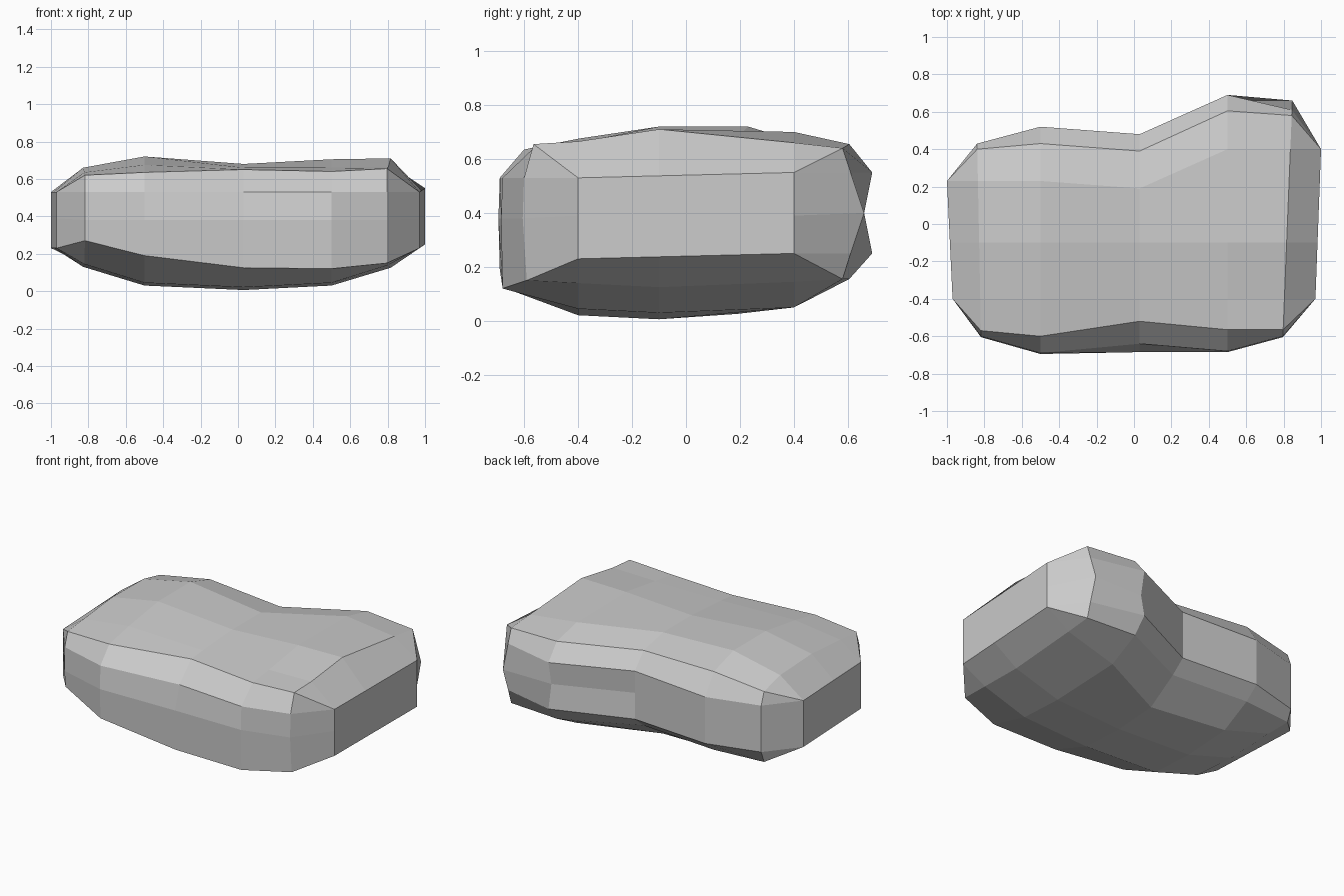
import bpy, bmesh

# Cross-sections across the stone, left to right. Columns:
# x | front: low y, low z, high y, crease y, crease z |
# back: flat-edge y, crease y, edge y, middle y, low z, high z, crease z |
# top: front z, ridge z, back z | bottom z
SECTIONS = [
    (-0.83, -0.59, 0.27, -0.60, -0.57, 0.62, 0.23, 0.40, 0.43, 0.43, 0.23, 0.53, 0.61, 0.635, 0.66, 0.65, 0.13),
    (-0.50, -0.69, 0.19, -0.69, -0.60, 0.635, 0.23, 0.43, 0.52, 0.52, 0.23, 0.53, 0.66, 0.675, 0.72, 0.72, 0.03),
    (0.03, -0.68, 0.125, -0.64, -0.52, 0.65, 0.19, 0.39, 0.48, 0.48, 0.23, 0.54, 0.64, 0.66, 0.68, 0.68, 0.006),
    (0.50, -0.68, 0.12, -0.68, -0.565, 0.64, 0.40, 0.605, 0.69, 0.66, 0.25, 0.55, 0.655, 0.66, 0.705, 0.70, 0.03),
    (0.82, -0.59, 0.15, -0.60, -0.565, 0.655, 0.40, 0.58, 0.61, 0.66, 0.25, 0.55, 0.64, 0.665, 0.71, 0.66, 0.125),
]


def section(x, fl, flz, fh, fc, fcz, bf, bc, be, bm, blz, bhz, bcz, tf, tr, tb, zb):
    pts = [(-0.4, zb + 0.015), (-0.1, zb), (bf, zb + 0.02),
           (bc, 0.155), (be, blz), (bm, 0.40), (be, bhz), (bc, bcz),
           (bf, tb), (-0.1, tr), (-0.4, tf), (fc, fcz),
           (fh, 0.53), (min(fl, fh) - 0.005, 0.38), (fl, flz)]
    lean = 0.04 if x > 0.7 else -0.02 if x < -0.7 else 0
    return [(x + lean * y, y, z) for y, z in pts]


def end_section(side, back, low, high):
    # Each end narrows to an upright, slightly tilted rectangle
    ys = [-0.4, -0.1, back, back, back, back, back, back,
          back, -0.1, -0.4, -0.4, -0.4, -0.4, -0.4]
    pts = []
    for i, y in enumerate(ys):
        t = (y + 0.4) / (back + 0.4)
        lo, hi = 0.23 + t * (low - 0.23), 0.53 + t * (high - 0.53)
        z = 0.39 if i in (5, 13) else hi if 5 < i < 13 else lo
        pts.append((side * (0.97 + 0.03 * t), y, z))
    return pts


# Stone body: skin the cross-sections and cap both ends
rings = [end_section(-1, 0.23, 0.23, 0.53)]
rings += [section(*s) for s in SECTIONS]
rings.append(end_section(1, 0.40, 0.25, 0.55))

bm = bmesh.new()
loops = [[bm.verts.new(p) for p in ring] for ring in rings]
for a, b in zip(loops, loops[1:]):
    n = len(a)
    for i in range(n):
        j = (i + 1) % n
        bm.faces.new((a[i], a[j], b[j], b[i]))
bm.faces.new(loops[0])
bm.faces.new(loops[-1])
bmesh.ops.remove_doubles(bm, verts=bm.verts, dist=0.001)
bmesh.ops.recalc_face_normals(bm, faces=bm.faces)
mesh = bpy.data.meshes.new("stone")
bm.to_mesh(mesh)
bm.free()
stone = bpy.data.objects.new("stone", mesh)
bpy.context.collection.objects.link(stone)
